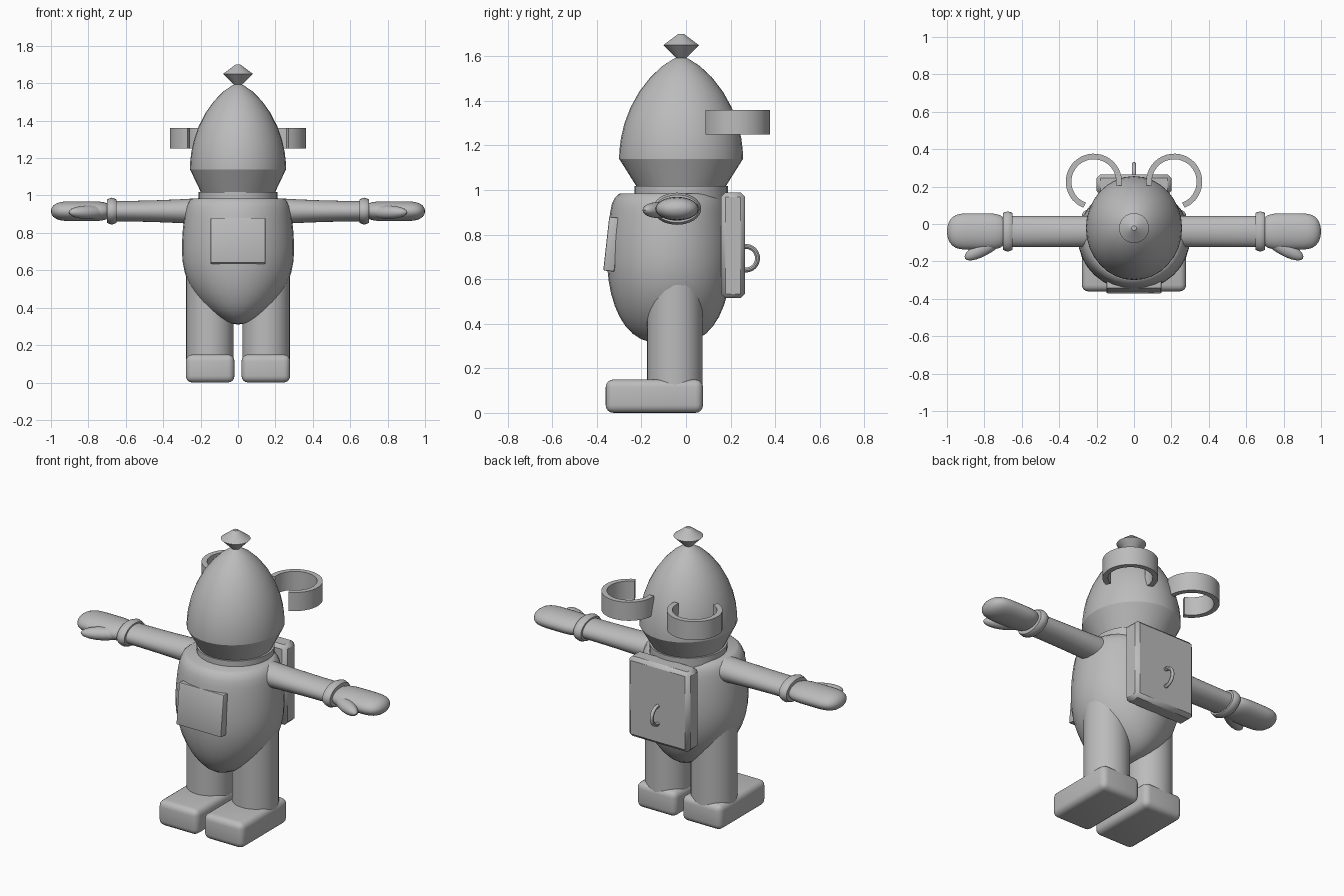
import bpy, bmesh
from math import sin, cos, pi

default_cube = bpy.data.objects.get("Cube")
if default_cube:
    bpy.data.objects.remove(default_cube, do_unlink=True)

grey = bpy.data.materials.new("plain_grey")
grey.use_nodes = True
colour = (0.5, 0.5, 0.5, 1)
grey.diffuse_color = colour
grey.node_tree.nodes["Principled BSDF"].inputs["Base Color"].default_value = colour


def finish(obj, name):
    """Name, colour, apply modifiers and smooth everything but hard edges."""
    obj.name = obj.data.name = name
    obj.data.materials.append(grey)
    bpy.ops.object.select_all(action='DESELECT')
    obj.select_set(True)
    bpy.context.view_layer.objects.active = obj
    for modifier in list(obj.modifiers):
        bpy.ops.object.modifier_apply(modifier=modifier.name)
    bpy.ops.object.shade_smooth_by_angle(angle=pi / 5)


def object_from(bm, name):
    bmesh.ops.recalc_face_normals(bm, faces=bm.faces)
    mesh = bpy.data.meshes.new(name)
    bm.to_mesh(mesh)
    bm.free()
    obj = bpy.data.objects.new(name, mesh)
    bpy.context.collection.objects.link(obj)
    return obj


def loft(name, low, high, centre, radii, steps=1, sideways=0, sides=32):
    """Stack ellipses from low to high; radii(u) gives both radii for u in 0..1."""
    bm = bmesh.new()
    loops = []
    for step in range(steps + 1):
        u = (1 - cos(pi * step / steps)) / 2
        along = low + (high - low) * u
        loop = []
        for i in range(sides):
            angle = 2 * pi * i / sides
            first, second = (max(radius, 0.002) for radius in radii(u))
            a = centre[0] + first * cos(angle)
            b = centre[1] + second * sin(angle)
            position = (sideways * along, a, b) if sideways else (a, b, along)
            loop.append(bm.verts.new(position))
        loops.append(loop)
    for lower, upper in zip(loops, loops[1:]):
        for i in range(sides):
            bm.faces.new((lower[i - 1], lower[i], upper[i], upper[i - 1]))
    bm.faces.new(loops[0])
    bm.faces.new(loops[-1])
    finish(object_from(bm, name), name)


def rounded_box(name, centre, size, rounding, segments, tilt=0):
    bpy.ops.mesh.primitive_cube_add(size=1, location=centre, rotation=(tilt, 0, 0))
    obj = bpy.context.object
    obj.scale = size
    bpy.ops.object.transform_apply(location=False, rotation=False, scale=True)
    bevel = obj.modifiers.new("rounding", 'BEVEL')
    bevel.width, bevel.segments = rounding, segments
    finish(obj, name)


def egg(u):
    """Rounded below the belly line, gently tapered to a soft rim above it."""
    belly = 0.58
    below = max(0, 1 - u / belly)
    above = max(0, (u - belly) / (1 - belly))
    taper = 0.03 * (above ** 2 + above ** 16)
    bulge = 1 - below ** 2
    return 0.3 * bulge ** 0.6 - taper, 0.28 * bulge ** 0.35 - taper


def dome(u):
    bulge = (1 - u * u) ** 0.7
    return 0.257 * bulge, 0.278 * bulge


def mitten(u):
    bulge = (1 - abs(2 * u - 1) ** 5) ** 0.5
    return 0.097 * bulge, 0.053 * bulge


def cuff(u):
    swell = 0.01 * sin(pi * u)
    return 0.098 + swell, 0.062 + swell


def ring_ear(name, side, steps=28):
    """Open ring standing behind the head, its gap turned toward the skull."""
    radius, gap = 0.135, pi / 3.5
    bm = bmesh.new()
    posts = []
    for step in range(steps + 1):
        angle = -pi / 3 + gap + (2 * pi - 2 * gap) * step / steps
        x = side * (0.215 - radius * cos(angle))
        y = 0.226 + radius * sin(angle)
        posts.append([bm.verts.new((x, y, z)) for z in (1.25, 1.36)])
    for here, there in zip(posts, posts[1:]):
        bm.faces.new((here[0], there[0], there[1], here[1]))
    obj = object_from(bm, name)
    wall = obj.modifiers.new("wall", 'SOLIDIFY')
    wall.thickness, wall.offset = 0.03, 0
    finish(obj, name)


# Body and head, stacked from the bottom up
head_centre = (0, -0.022)
loft("body", 0.31, 0.985, (0, -0.075), egg, steps=18)
loft("neck_ring", 0.95, 1.018, head_centre, lambda u: (0.21, 0.21))
loft("head_skirt", 1, 1.14, head_centre, lambda u: (0.19 + 0.067 * u, 0.19 + 0.088 * u))
loft("head_dome", 1.14, 1.6, head_centre, dome, steps=10)
loft("topknot_base", 1.59, 1.65, head_centre, lambda u: [0.02 + 0.06 * u] * 2)
loft("topknot_cap", 1.65, 1.7, head_centre, lambda u: [0.08 - 0.067 * u] * 2)

for label, side in (("left", 1), ("right", -1)):
    ring_ear(label + "_ear", side)

    # Arm with cuff, mitten hand and thumb
    arm_centre = (-0.04, 0.916)
    loft(label + "_arm", 0.2, 0.69, arm_centre,
         lambda u: (0.083, 0.054 + 0.016 * (1 - u) ** 2), steps=6, sideways=side)
    loft(label + "_cuff", 0.65, 0.7, arm_centre, cuff, steps=4, sideways=side)
    loft(label + "_hand", 0.67, 1, arm_centre, mitten, steps=16, sideways=side)
    bpy.ops.mesh.primitive_uv_sphere_add(
        segments=20, ring_count=12, location=(side * 0.8, -0.125, 0.91),
        scale=(0.12, 0.042, 0.036), rotation=(0, 0, -side * pi / 6))
    finish(bpy.context.object, label + "_thumb")

    # Straight leg in a chunky boot
    loft(label + "_leg", 0.1, 0.58, (side * 0.15, -0.05), lambda u: (0.127, 0.125))
    rounded_box(label + "_foot", (side * 0.149, -0.142, 0.075), (0.26, 0.437, 0.15),
                rounding=0.035, segments=4)

# Chest panel, backpack and its loop handle
rounded_box("chest_panel", (0, -0.333, 0.757), (0.294, 0.05, 0.243),
            rounding=0.006, segments=2, tilt=-0.11)
rounded_box("backpack", (0, 0.211, 0.752), (0.4, 0.108, 0.475), rounding=0.02, segments=1)
bpy.ops.mesh.primitive_torus_add(
    major_radius=0.053, minor_radius=0.011, major_segments=32, minor_segments=10,
    location=(0, 0.268, 0.694), rotation=(0, pi / 2, 0))
finish(bpy.context.object, "backpack_handle")
